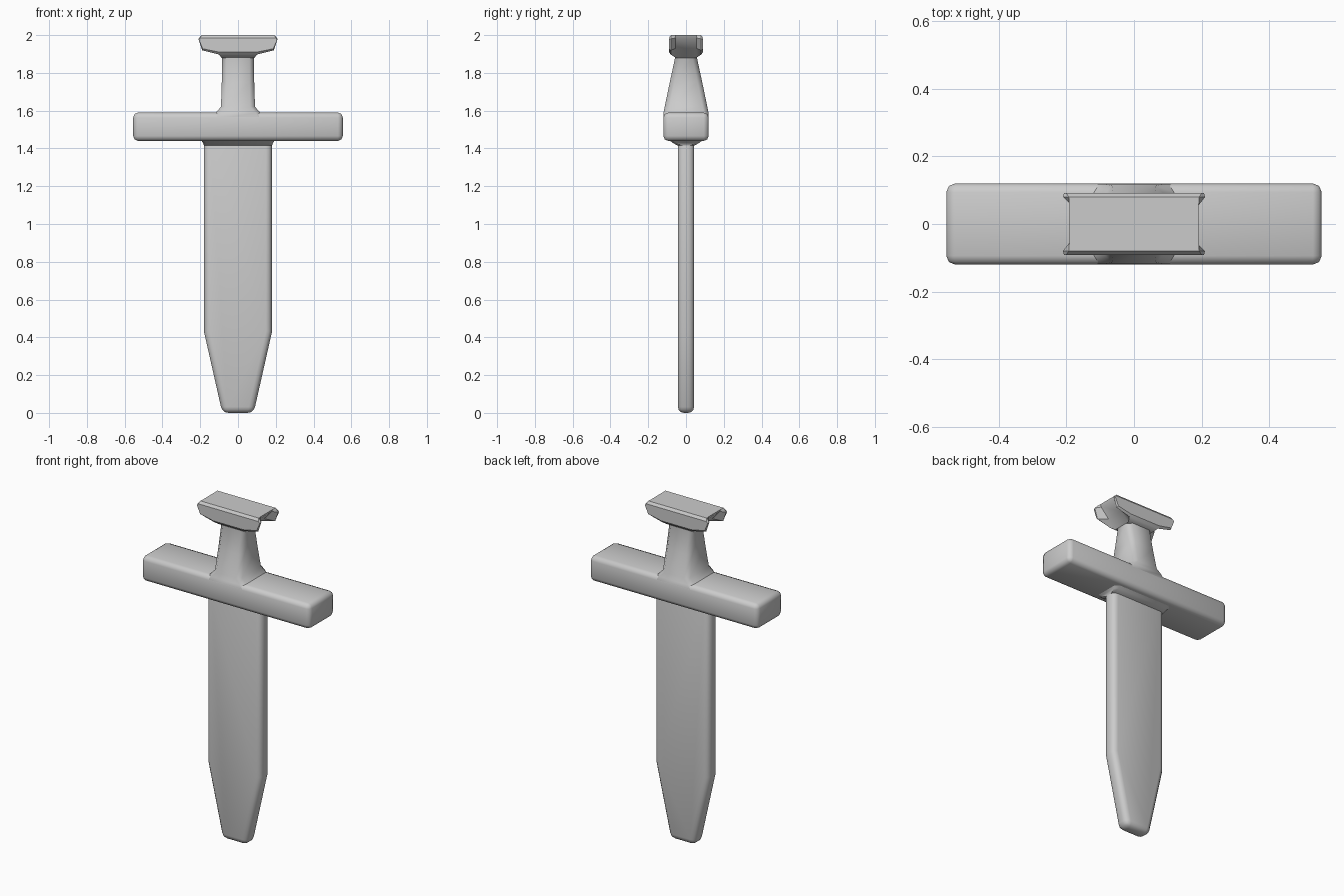
import bpy, bmesh

if "Cube" in bpy.data.objects:
    bpy.data.objects.remove(bpy.data.objects["Cube"])


def finish(name, bm, bevel=0.0, segments=2, angle=40):
    bmesh.ops.recalc_face_normals(bm, faces=bm.faces)
    mesh = bpy.data.meshes.new(name)
    bm.to_mesh(mesh)
    bm.free()
    obj = bpy.data.objects.new(name, mesh)
    bpy.context.collection.objects.link(obj)
    if bevel:
        mod = obj.modifiers.new("bevel", 'BEVEL')
        mod.width, mod.segments = bevel, segments
        mod.limit_method, mod.angle_limit = 'ANGLE', 0.5
    bpy.ops.object.select_all(action='DESELECT')
    obj.select_set(True)
    bpy.context.view_layer.objects.active = obj
    if bevel:
        bpy.ops.object.modifier_apply(modifier="bevel")
    bpy.ops.object.shade_smooth_by_angle(angle=angle * 3.14159 / 180)
    return obj


def loft(rings):
    """Skin closed rings of equal length and cap both ends."""
    bm = bmesh.new()
    rows = [[bm.verts.new(p) for p in ring] for ring in rings]
    n = len(rows[0])
    for a, b in zip(rows, rows[1:]):
        for i in range(n):
            j = (i + 1) % n
            bm.faces.new((a[i], a[j], b[j], b[i]))
    bm.faces.new(rows[0])
    bm.faces.new(rows[-1])
    return bm


def section(z, x, y, c):
    """Chamfered rectangle at height z."""
    q = [(x, y - c), (x - c, y)]
    pts = q + [(-a, b) for a, b in reversed(q)]
    pts += [(-a, -b) for a, b in q] + [(a, -b) for a, b in reversed(q)]
    return [(a, b, z) for a, b in pts]


# blade: tapered outline, thickened and rounded
half = [(0.18, 1.50), (0.18, 0.43), (0.083, 0.0)]
outline = half + [(-x, z) for x, z in reversed(half)]
finish("blade", loft([[(x, y, z) for x, z in outline] for y in (-0.043, 0.043)]),
       bevel=0.032, segments=3)

# collar where the blade meets the guard
finish("blade_collar", loft([section(1.415, 0.18, 0.045, 0.02),
                             section(1.43, 0.185, 0.07, 0.02),
                             section(1.455, 0.205, 0.105, 0.02)]))

# cross guard
bm = bmesh.new()
bmesh.ops.create_cube(bm, size=1)
for v in bm.verts:
    v.co = (v.co.x * 1.11, v.co.y * 0.24, v.co.z * 0.15 + 1.515)
finish("cross_guard", bm, bevel=0.026, segments=2, angle=50)

# grip: flared foot, tapering in depth towards the pommel
grip = [(1.55, 0.15, 0.119), (1.59, 0.118, 0.119), (1.62, 0.09, 0.113),
        (1.75, 0.086, 0.086), (1.88, 0.086, 0.058), (1.91, 0.10, 0.06)]
finish("grip", loft([section(z, x, y, 0.025) for z, x, y in grip]), angle=50)

# pommel: lofted front to back, ends hollowed between two lips
front = [(-0.091, [(0.20, 1.985), (0.207, 1.975), (0.187, 1.928), (0.10, 1.91)]),
         (-0.080, [(0.193, 2.0), (0.21, 1.98), (0.19, 1.92), (0.10, 1.897)]),
         (-0.055, [(0.191, 2.0), (0.185, 1.985), (0.135, 1.93), (0.086, 1.88)])]
stations = front + [(-y, p) for y, p in reversed(front)]
finish("pommel", loft([[(x, y, z) for x, z in p] + [(-x, y, z) for x, z in reversed(p)]
                       for y, p in stations]), angle=35)
